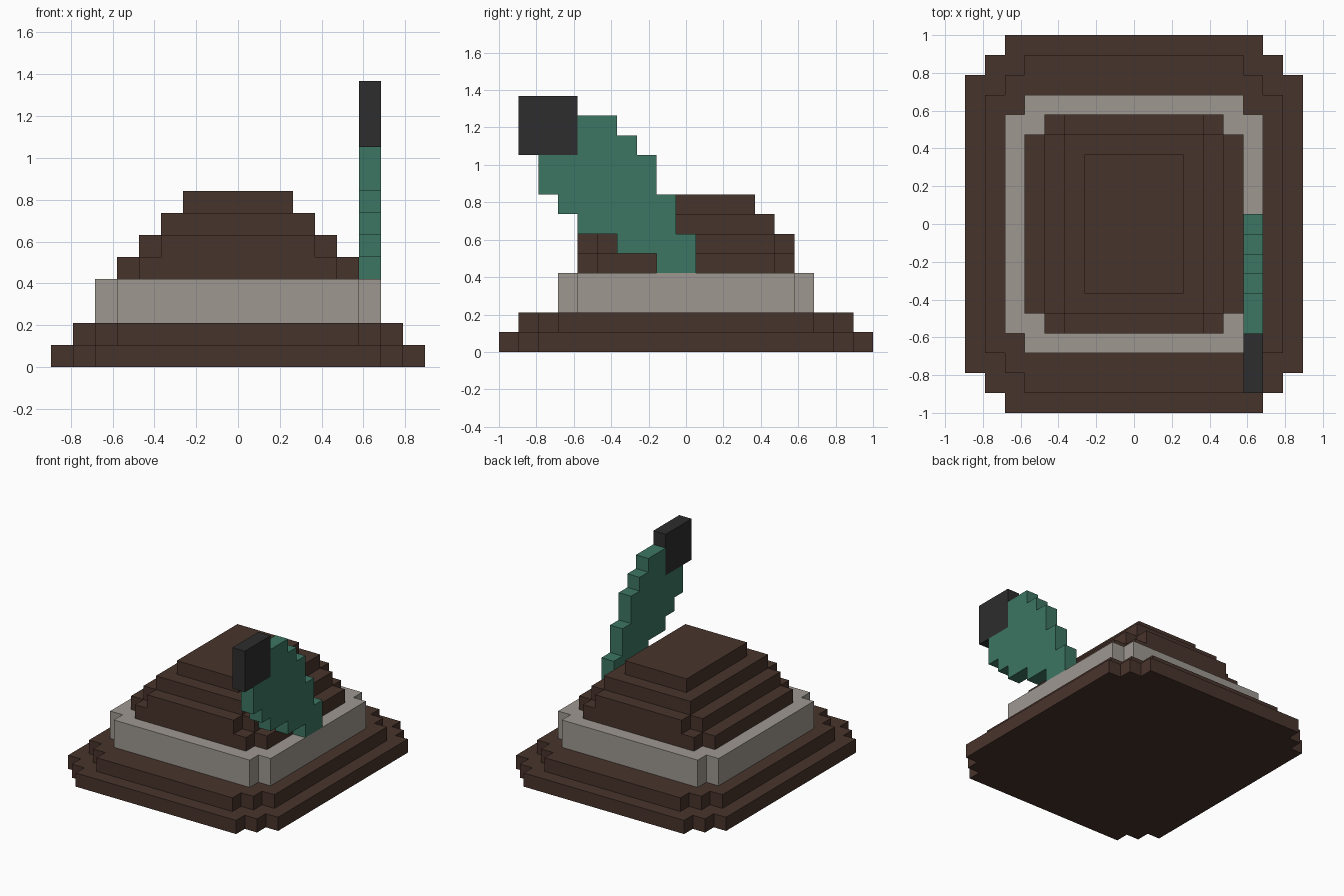
import bpy
import bmesh

if "Cube" in bpy.data.objects:
    bpy.data.objects.remove(bpy.data.objects["Cube"])

U = 2 / 19  # one block


def material(name, rgb):
    mat = bpy.data.materials.new(name)
    mat.use_nodes = True
    mat.diffuse_color = (*rgb, 1)
    mat.node_tree.nodes["Principled BSDF"].inputs["Base Color"].default_value = (*rgb, 1)
    return mat


brown = material("brown felt", (0.064, 0.034, 0.025))
grey = material("pale grey band", (0.342, 0.313, 0.283))
green = material("green feather", (0.046, 0.181, 0.122))
black = material("black tip", (0.026, 0.026, 0.026))


def prism(name, points, offset, mat):
    """Extrude a flat outline (in blocks) along an offset (in blocks)."""
    bm = bmesh.new()
    face = bm.faces.new([bm.verts.new([c * U for c in p]) for p in points])
    ext = bmesh.ops.extrude_face_region(bm, geom=[face])
    moved = [v for v in ext["geom"] if isinstance(v, bmesh.types.BMVert)]
    bmesh.ops.translate(bm, verts=moved, vec=[c * U for c in offset])
    bmesh.ops.recalc_face_normals(bm, faces=bm.faces[:])
    mesh = bpy.data.meshes.new(name)
    bm.to_mesh(mesh)
    bm.free()
    mesh.materials.append(mat)
    obj = bpy.data.objects.new(name, mesh)
    bpy.context.collection.objects.link(obj)
    return obj


def tier(name, x, y, steps, z, height, mat):
    """Rectangle of half sizes x, y with stepped corners."""
    quarter = [(x - steps, y)]
    for i in range(steps):
        quarter += [(x - steps + i, y - i - 1), (x - steps + i + 1, y - i - 1)]
    half = quarter + [(a, -b) for a, b in reversed(quarter)]
    outline = half + [(-a, b) for a, b in reversed(half)]
    prism(name, [(a, b, z) for a, b in outline], (0, 0, height), mat)


# Brim, band and stepped crown
tier("brim_lower", 8.5, 9.5, 2, 0, 1, brown)
tier("brim_upper", 7.5, 8.5, 2, 1, 1, brown)
tier("hat_band", 6.5, 6.5, 1, 2, 2, grey)
tier("crown_base", 5.5, 5.5, 1, 4, 1, brown)
tier("crown_lower", 4.5, 5.5, 1, 5, 1, brown)
tier("crown_upper", 3.5, 4.5, 0, 6, 1, brown)
tier("crown_top", 2.5, 3.5, 0, 7, 1, brown)

# Feather: front and back edge of each block row, from the bottom up
rows = [(-1.5, 0.5), (-3.5, 0.5), (-5.5, -0.5), (-6.5, -0.5),
        (-7.5, -1.5), (-7.5, -1.5), (-5.5, -2.5), (-5.5, -3.5)]
front, back = [], []
for i, (a, b) in enumerate(rows):
    front += [(5.5, a, 4 + i), (5.5, a, 5 + i)]
    back += [(5.5, b, 4 + i), (5.5, b, 5 + i)]


def tidy(points):
    """Drop repeated points where neighbouring rows share an edge."""
    return [p for i, p in enumerate(points) if p != points[i - 1]]


prism("feather", tidy(front + back[::-1]), (1, 0, 0), green)
prism("feather_tip", [(5.5, -8.5, 10), (5.5, -5.5, 10), (5.5, -5.5, 13), (5.5, -8.5, 13)],
      (1, 0, 0), black)
